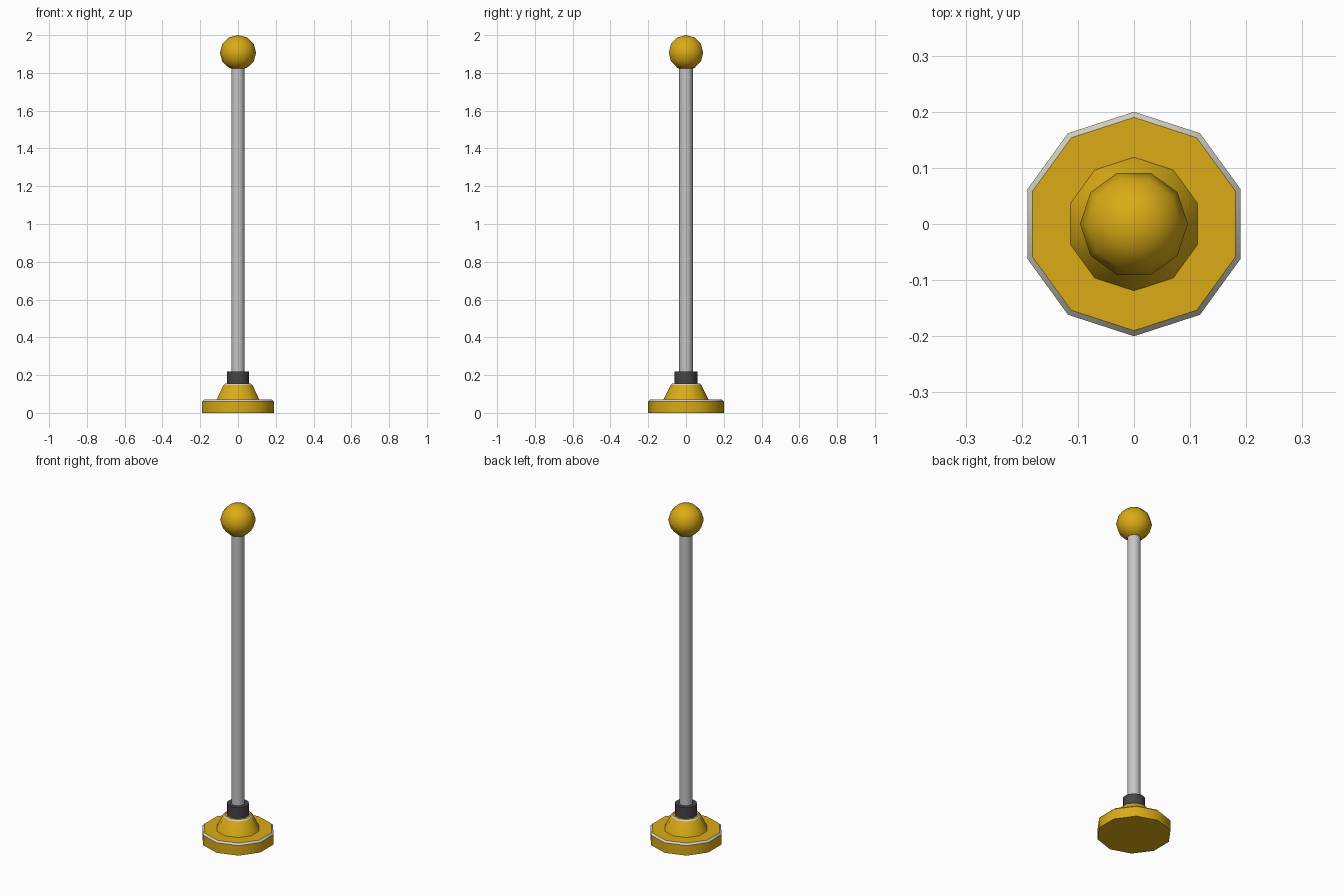
import bpy, bmesh, math

if "Cube" in bpy.data.objects:
    bpy.data.objects.remove(bpy.data.objects["Cube"])

SIDES = 10


def material(name, rgb):
    m = bpy.data.materials.new(name)
    m.diffuse_color = (*rgb, 1.0)
    m.use_nodes = True
    m.node_tree.nodes["Principled BSDF"].inputs["Base Color"].default_value = m.diffuse_color
    return m


yellow = material("yellow paint", (0.70, 0.41, 0.008))
trim = material("pale worn edge", (0.66, 0.63, 0.54))
steel = material("light grey steel", (0.56, 0.56, 0.56))
dark = material("dark grey rubber", (0.06, 0.06, 0.06))


def lathe(name, profile, mats, bands=None, start=90):
    """Closed turned solid from (radius, z) points; bands = material slot per band."""
    bm = bmesh.new()
    rings = []
    for r, z in profile:
        if r == 0:
            rings.append([bm.verts.new((0, 0, z))] * SIDES)
            continue
        ring = []
        for i in range(SIDES):
            a = math.radians(start) + 2 * math.pi * i / SIDES
            ring.append(bm.verts.new((r * math.cos(a), r * math.sin(a), z)))
        rings.append(ring)
    for b in range(len(rings) - 1):
        lo, hi = rings[b], rings[b + 1]
        for i in range(SIDES):
            j = (i + 1) % SIDES
            vs = list(dict.fromkeys((lo[i], lo[j], hi[j], hi[i])))
            f = bm.faces.new(vs)
            f.material_index = bands[b] if bands else 0
    if profile[0][0] > 0:
        bm.faces.new(rings[0][::-1])
    if profile[-1][0] > 0:
        bm.faces.new(rings[-1])
    bmesh.ops.recalc_face_normals(bm, faces=bm.faces[:])
    me = bpy.data.meshes.new(name)
    bm.to_mesh(me)
    bm.free()
    for m in mats:
        me.materials.append(m)
    ob = bpy.data.objects.new(name, me)
    bpy.context.collection.objects.link(ob)
    bpy.ops.object.select_all(action='DESELECT')
    ob.select_set(True)
    bpy.context.view_layer.objects.active = ob
    bpy.ops.object.shade_smooth_by_angle(angle=math.radians(40))
    return ob


# Foot disc with a pale chamfered rim
lathe("base_disc", [(0.2, 0), (0.2, 0.06), (0.19, 0.07)], [yellow, trim], [0, 1])

# Tapered socket with a pale chamfered lip
lathe("base_cone", [(0.12, 0.068), (0.081, 0.147), (0.073, 0.155)],
      [yellow, trim], [0, 1])

# Dark collar and the long pole
lathe("collar", [(0.061, 0.15), (0.061, 0.22)], [dark])
lathe("pole", [(0.036, 0.2), (0.036, 1.83)], [steel])

# Ball on top
R, RINGS = 0.096, 6
ball = [(0, 1.907 - 0.093)]
for k in range(1, RINGS):
    t = math.pi * k / RINGS
    ball.append((R * math.sin(t), 1.907 - 0.093 * math.cos(t)))
ball.append((0, 2.0))
lathe("ball", ball, [yellow], start=0)
